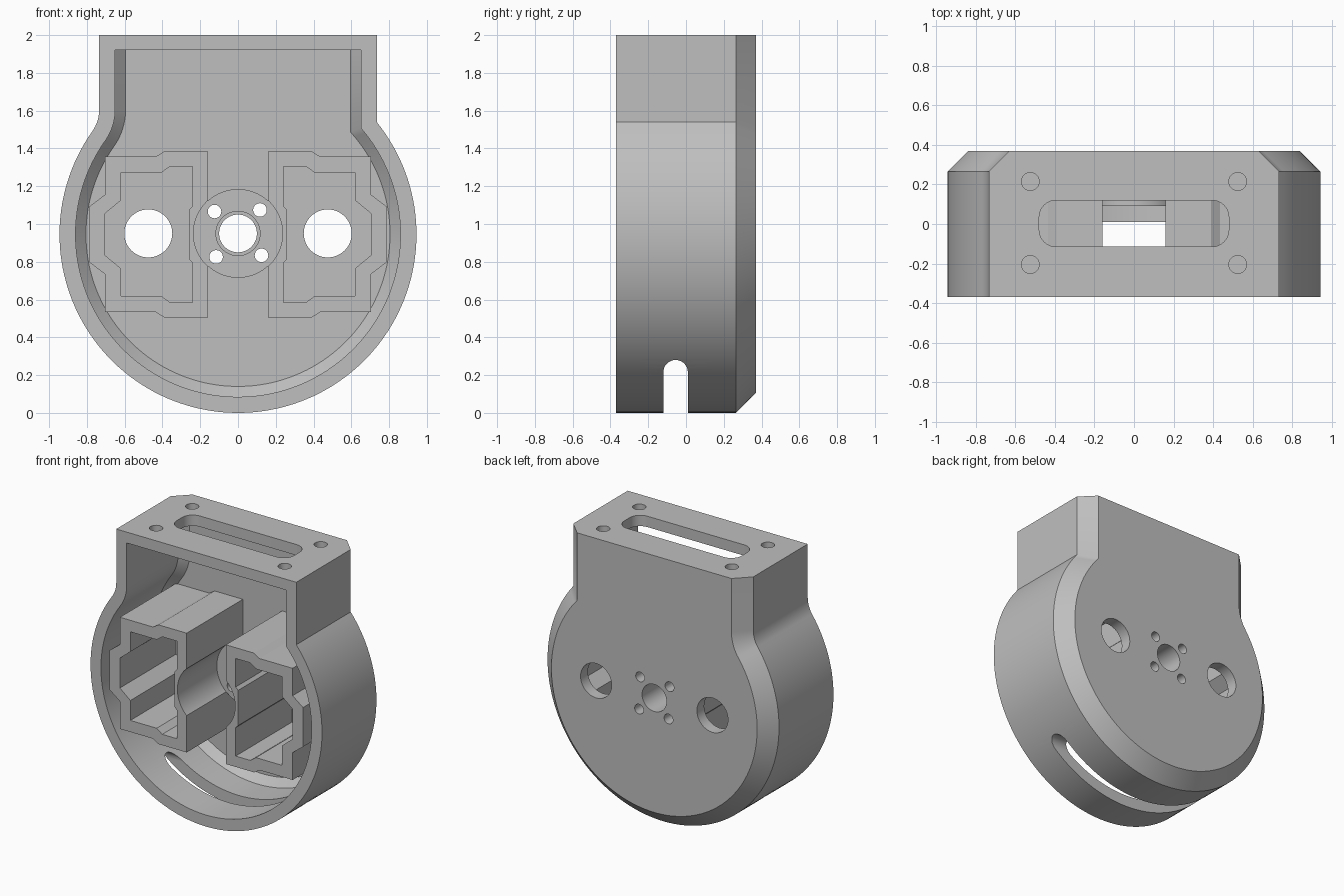
import bpy, bmesh
from math import sin, cos, pi, sqrt, atan2, acos

if "Cube" in bpy.data.objects:
    bpy.data.objects.remove(bpy.data.objects["Cube"])

grey = bpy.data.materials.new("plain grey")
grey.use_nodes = True
colour = (0.52, 0.52, 0.52, 1)
grey.diffuse_color = colour
grey.node_tree.nodes["Principled BSDF"].inputs["Base Color"].default_value = colour

AXES = {"x": lambda u, v, a: (a, u, v),
        "y": lambda u, v, a: (u, a, v),
        "z": lambda u, v, a: (u, v, a)}
HUB = 0.945          # height of the round body's centre
FRONT, FLOOR, BACK = -0.37, 0.285, 0.37


def loft(name, sections, axis="y"):
    """Closed solid through matching outlines, each given as (points, depth)."""
    bm = bmesh.new()
    rings = [[bm.verts.new(AXES[axis](u, v, a)) for u, v in pts] for pts, a in sections]
    for r, s in zip(rings, rings[1:]):
        n = len(r)
        for i in range(n):
            j = (i + 1) % n
            bm.faces.new((r[i], r[j], s[j], s[i]))
    bm.faces.new(rings[0])
    bm.faces.new(rings[-1])
    bmesh.ops.recalc_face_normals(bm, faces=bm.faces)
    mesh = bpy.data.meshes.new(name)
    bm.to_mesh(mesh)
    bm.free()
    mesh.materials.append(grey)
    ob = bpy.data.objects.new(name, mesh)
    bpy.context.collection.objects.link(ob)
    return ob


def prism(name, pts, a, b, axis="y"):
    return loft(name, [(pts, a), (pts, b)], axis)


def arc(cu, cv, r, t0, t1, n):
    return [(cu + r * cos(t0 + (t1 - t0) * i / n), cv + r * sin(t0 + (t1 - t0) * i / n))
            for i in range(n + 1)]


def disc(u, v, r, n=48):
    return arc(u, v, r, 0, 2 * pi, n)[:-1]


def rounded(u0, u1, v0, v1, r):
    corners = [(u1 - r, v1 - r), (u0 + r, v1 - r), (u0 + r, v0 + r), (u1 - r, v0 + r)]
    return [p for k, (u, v) in enumerate(corners)
            for p in arc(u, v, r, k * pi / 2, (k + 1) * pi / 2, 8)]


def combine(body, tool, operation):
    mod = body.modifiers.new(operation.lower(), "BOOLEAN")
    mod.operation, mod.solver, mod.object = operation, "EXACT", tool
    bpy.context.view_layer.objects.active = body
    bpy.ops.object.modifier_apply(modifier=mod.name)
    bpy.data.objects.remove(tool)


def cut(body, tool):
    combine(body, tool, "DIFFERENCE")


def add(body, tool):
    combine(body, tool, "UNION")


def outline(inset, top):
    """Round body with a square neck; one neck corner is blended by a fillet."""
    r, w = HUB - inset, 0.735 - inset
    fu, reach = -0.935, HUB + 0.2
    rise = sqrt(reach ** 2 - fu ** 2)
    blend = arc(fu, HUB + rise, 0.2 + inset, 0, atan2(-rise, -fu), 12)
    bowl = arc(0, HUB, r, atan2(rise, fu), 2 * pi + acos(w / r), 110)
    return [(w, top), (-w, top)] + blend + bowl[1:]


# Housing shell, chamfered at the back, with a matching cavity open at the front
body = loft("motor_housing", [(outline(0, 2), FRONT), (outline(0, 2), 0.265),
                              (outline(0.105, 2), BACK)])
cut(body, loft("cavity", [(outline(0.085, 1.92), FRONT - 0.1), (outline(0.085, 1.92), 0.23),
                          (outline(0.14, 1.92), FLOOR)]))

# Connector sleeves: upper half outlines, mirrored in height and side to side
sleeve = [(0.16, 0.44), (0.39, 0.44), (0.435, 0.412), (0.705, 0.412), (0.705, 0.21), (0.79, 0.145)]
pocket = [(0.26, 0.13), (0.24, 0.15), (0.24, 0.36), (0.36, 0.36), (0.405, 0.327),
          (0.62, 0.327), (0.62, 0.18), (0.705, 0.11)]


def both_halves(half, side):
    full = half + [(u, -v) for u, v in reversed(half)]
    return [(side * u, HUB + v) for u, v in full]


for side in (-1, 1):
    add(body, prism("sleeve", both_halves(sleeve, side), FRONT, 0.31))

# Central boss, with clearance for a round part in front of it
add(body, prism("boss", disc(0, 0.95, 0.235, 64), 0.08, 0.31))
cut(body, prism("boss_clearance", disc(0, 0.95, 0.236, 64), FRONT - 0.1, 0.09))

for side in (-1, 1):
    cut(body, prism("pocket", both_halves(pocket, side), FRONT - 0.1, FLOOR))
    cut(body, prism("cable_hole", disc(side * 0.475, 0.95, 0.127), 0.2, 0.5))

# Shaft hole with counterbore, and four screw holes around it
cut(body, prism("shaft_hole", disc(0, 0.95, 0.1), 0, 0.5))
cut(body, prism("counterbore", disc(0, 0.95, 0.117), 0, 0.13))
for k in range(4):
    t = 0.78 + 0.04 + k * pi / 2
    cut(body, prism("screw_hole", disc(0.17 * cos(t), 0.95 + 0.17 * sin(t), 0.036, 24), 0, 0.5))

# Top slot and mounting holes
cut(body, prism("top_slot", rounded(-0.48, 0.48, -0.115, 0.12, 0.085), 1.85, 2.1, "z"))
for x in (-0.525, 0.525):
    for y in (-0.205, 0.215):
        cut(body, prism("mount_hole", disc(x, y, 0.045, 32), 1.85, 2.1, "z"))

# Round-topped slot across the bottom
slot = [(-0.12, -0.1), (0.01, -0.1)] + arc(-0.055, 0.215, 0.065, 0, pi, 16)
cut(body, prism("bottom_slot", slot, -1.2, 1.2, "x"))

# Smooth curves, sharp edges
bpy.ops.object.select_all(action="DESELECT")
body.select_set(True)
bpy.context.view_layer.objects.active = body
bpy.ops.object.shade_smooth_by_angle(angle=pi / 6)
